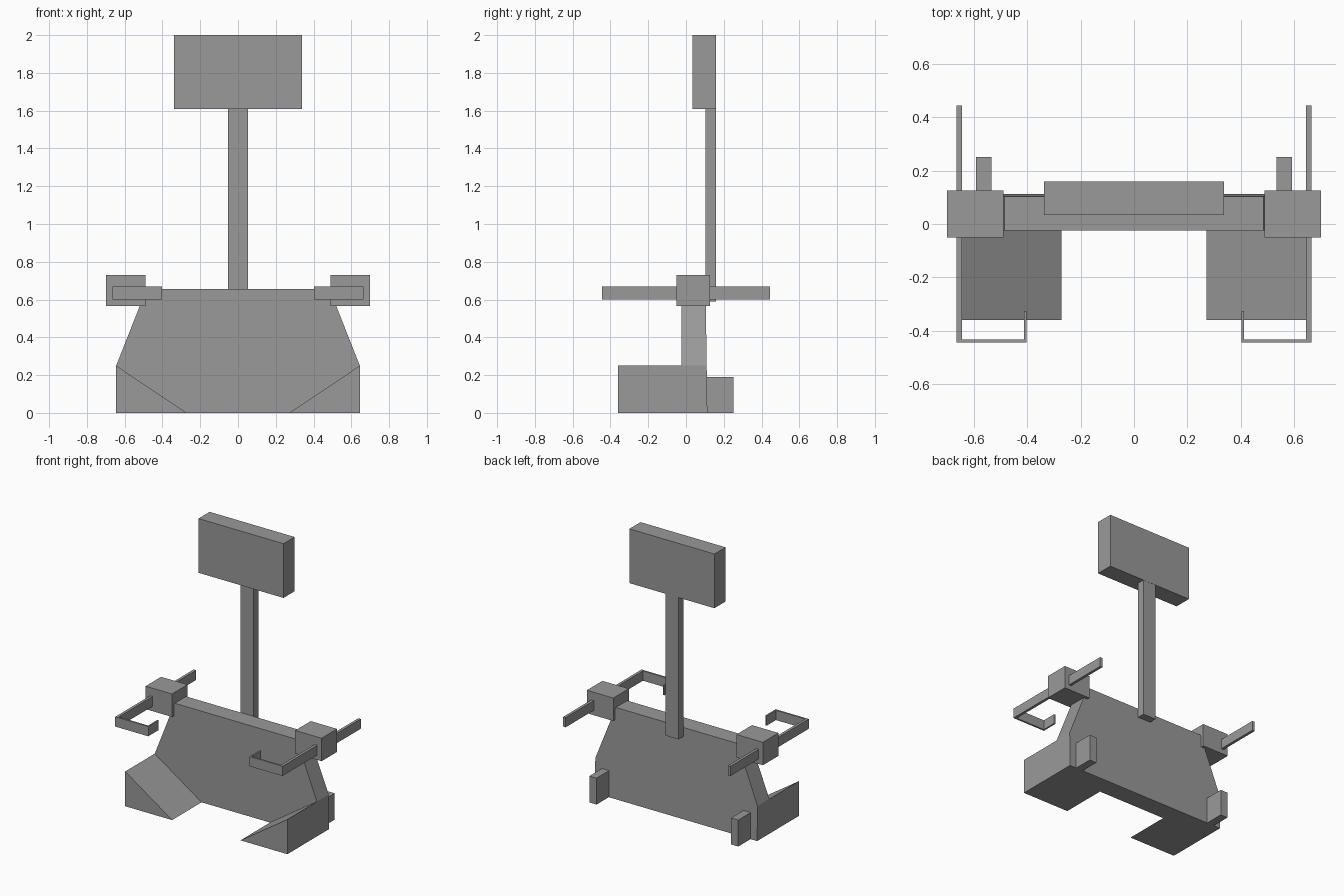
import bpy
import bmesh
from mathutils import Vector

cube = bpy.data.objects.get("Cube")
if cube:
    bpy.data.objects.remove(cube, do_unlink=True)

# Single flat grey
GREY = (0.32, 0.32, 0.32, 1.0)
grey = bpy.data.materials.new("mid grey")
grey.use_nodes = True
grey.diffuse_color = GREY
grey.node_tree.nodes["Principled BSDF"].inputs["Base Color"].default_value = GREY


def finish(name, bm):
    bmesh.ops.recalc_face_normals(bm, faces=bm.faces)
    mesh = bpy.data.meshes.new(name)
    bm.to_mesh(mesh)
    bm.free()
    mesh.materials.append(grey)
    obj = bpy.data.objects.new(name, mesh)
    bpy.context.collection.objects.link(obj)
    return obj


def box(name, xs, ys, zs):
    """Box spanning the given x, y and z ranges."""
    bm = bmesh.new()
    bmesh.ops.create_cube(bm, size=1)
    for v in bm.verts:
        v.co = Vector(r[0] if c < 0 else r[1] for c, r in zip(v.co, (xs, ys, zs)))
    return finish(name, bm)


def prism(name, profile, front, back, lean=0.0):
    """Extrude an x-z profile from front to back; lean shifts the back with height."""
    bm = bmesh.new()
    near = [bm.verts.new((x, front, z)) for x, z in profile]
    far = [bm.verts.new((x, back + lean * z, z)) for x, z in profile]
    bm.faces.new(near)
    bm.faces.new(far)
    for i in range(len(profile)):
        j = (i + 1) % len(profile)
        bm.faces.new((near[i], near[j], far[j], far[i]))
    return finish(name, bm)


# Main body, post and sign panel
half = [(0.645, 0), (0.645, 0.25), (0.485, 0.655)]
outline = half + [(-x, z) for x, z in reversed(half)]
prism("body", outline, -0.025, 0.113, lean=-0.014)
box("post", (-0.052, 0.052), (0.104, 0.159), (0.59, 1.61))
box("sign_panel", (-0.338, 0.338), (0.034, 0.16), (1.61, 2.0))

# Paired parts on both sides
for side, s in (("left", 1), ("right", -1)):
    def sx(a, b):
        return tuple(sorted((s * a, s * b)))

    arm_z = (0.60, 0.67)
    prism(f"{side}_ramp", [(s * 0.645, 0), (s * 0.272, 0), (s * 0.645, 0.25)], -0.36, -0.025)
    box(f"{side}_back_foot", sx(0.535, 0.592), (0.10, 0.252), (0, 0.19))
    box(f"{side}_shoulder_block", sx(0.49, 0.70), (-0.05, 0.126), (0.565, 0.73))
    box(f"{side}_arm_bar", sx(0.645, 0.665), (-0.445, 0.445), arm_z)
    box(f"{side}_arm_crossbar", sx(0.402, 0.645), (-0.445, -0.432), arm_z)
    box(f"{side}_arm_hook", sx(0.402, 0.413), (-0.432, -0.327), arm_z)
